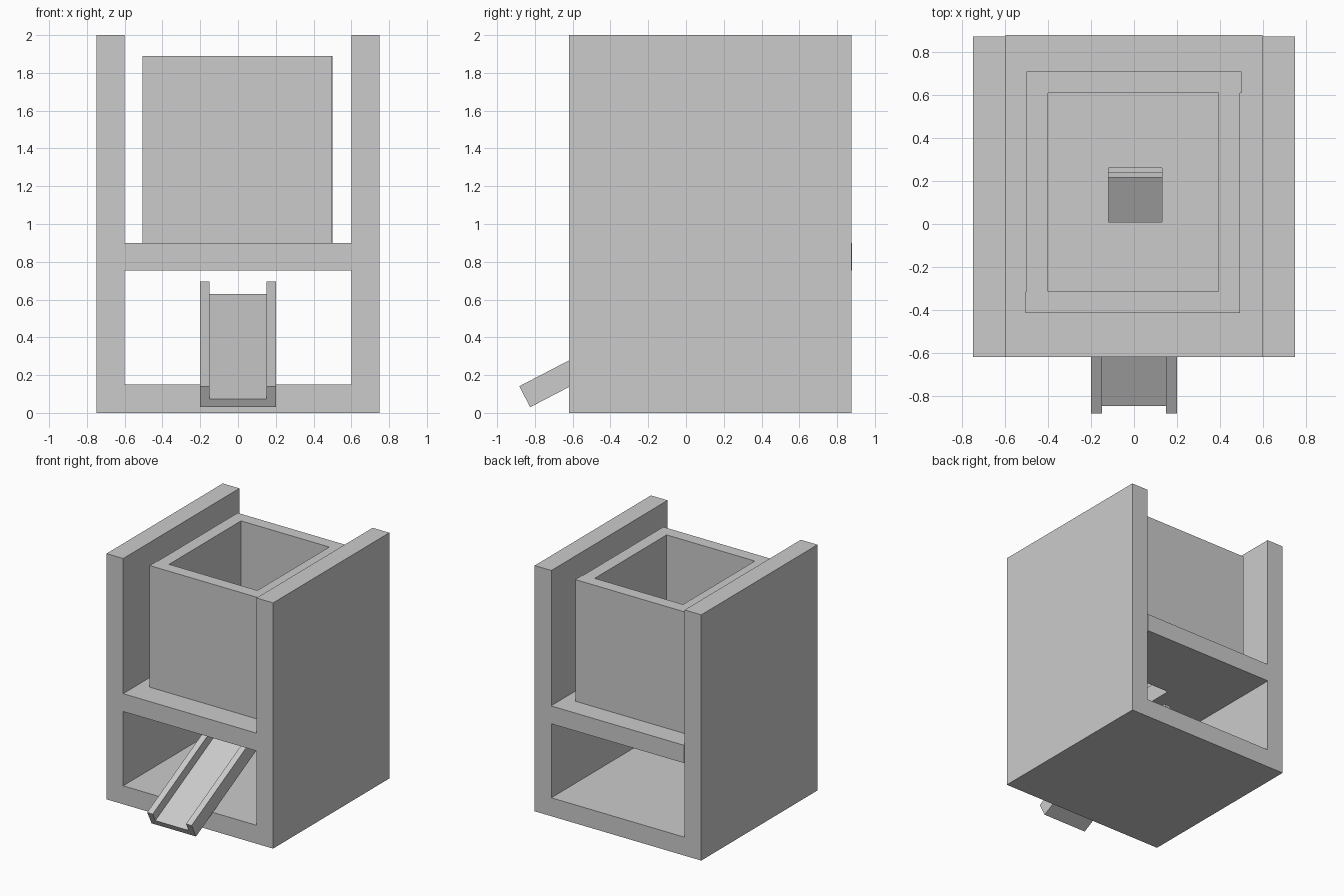
import bpy, bmesh, math
from mathutils import Matrix, Vector

cube = bpy.data.objects.get("Cube")
if cube:
    bpy.data.objects.remove(cube)

grey = bpy.data.materials.new("plain grey")
grey.use_nodes = True
GREY = (0.6, 0.6, 0.6, 1)
grey.diffuse_color = GREY
grey.node_tree.nodes["Principled BSDF"].inputs["Base Color"].default_value = GREY


def finish(name, bm):
    bmesh.ops.recalc_face_normals(bm, faces=bm.faces)
    mesh = bpy.data.meshes.new(name)
    bm.to_mesh(mesh)
    bm.free()
    mesh.materials.append(grey)
    obj = bpy.data.objects.new(name, mesh)
    bpy.context.collection.objects.link(obj)
    return obj


def slab(name, x, y, z):
    """Box given by its (low, high) range on each axis."""
    bm = bmesh.new()
    bmesh.ops.create_cube(bm, size=1)
    for v in bm.verts:
        v.co = [r[0] if c < 0 else r[1] for c, r in zip(v.co, (x, y, z))]
    return finish(name, bm)


def extrude(bm, faces, offset):
    new = bmesh.ops.extrude_face_region(bm, geom=faces)["geom"]
    verts = [g for g in new if isinstance(g, bmesh.types.BMVert)]
    bmesh.ops.translate(bm, vec=offset, verts=verts)


def holed_slab(name, x, y, z, hole_x, hole_y):
    """Flat slab with a rectangular hole through it."""
    bm = bmesh.new()
    rings = [[bm.verts.new((xs[i], ys[j], z[0])) for i, j in ((0, 0), (1, 0), (1, 1), (0, 1))]
             for xs, ys in ((x, y), (hole_x, hole_y))]
    outer, inner = rings
    faces = [bm.faces.new((outer[k], outer[(k + 1) % 4], inner[(k + 1) % 4], inner[k]))
             for k in range(4)]
    extrude(bm, faces, Vector((0, 0, z[1] - z[0])))
    return finish(name, bm)


# Outer frame
depth = (-0.62, 0.875)
slab("right_wall", (-0.75, -0.6), depth, (0, 2))
slab("left_wall", (0.6, 0.75), depth, (0, 2))
slab("base", (-0.6, 0.6), depth, (0, 0.15))
holed_slab("shelf", (-0.6, 0.6), (-0.62, 0.88), (0.755, 0.9), (-0.12, 0.13), (0.01, 0.26))

# Open bin standing on the shelf
height = (0.9, 1.89)
slab("bin_front", (-0.505, 0.495), (-0.415, -0.315), height)
slab("bin_back", (-0.5, 0.5), (0.61, 0.71), height)
slab("bin_right", (-0.5, -0.4), (-0.315, 0.61), height)
slab("bin_left", (0.395, 0.495), (-0.315, 0.61), height)

# Sloping chute: U profile swept from the front lip up to the hole
half = [(0.2, 0), (0.2, 0.125), (0.15, 0.125), (0.15, 0.05)]
profile = half + [(-x, h) for x, h in reversed(half)]
bm = bmesh.new()
end = bm.faces.new([bm.verts.new((x, 0, h)) for x, h in profile])
extrude(bm, [end], Vector((0, 1.2, 0)))
bm.transform(Matrix.Translation((0, -0.825, 0.03)) @ Matrix.Rotation(math.radians(27.5), 4, "X"))
finish("chute", bm)
